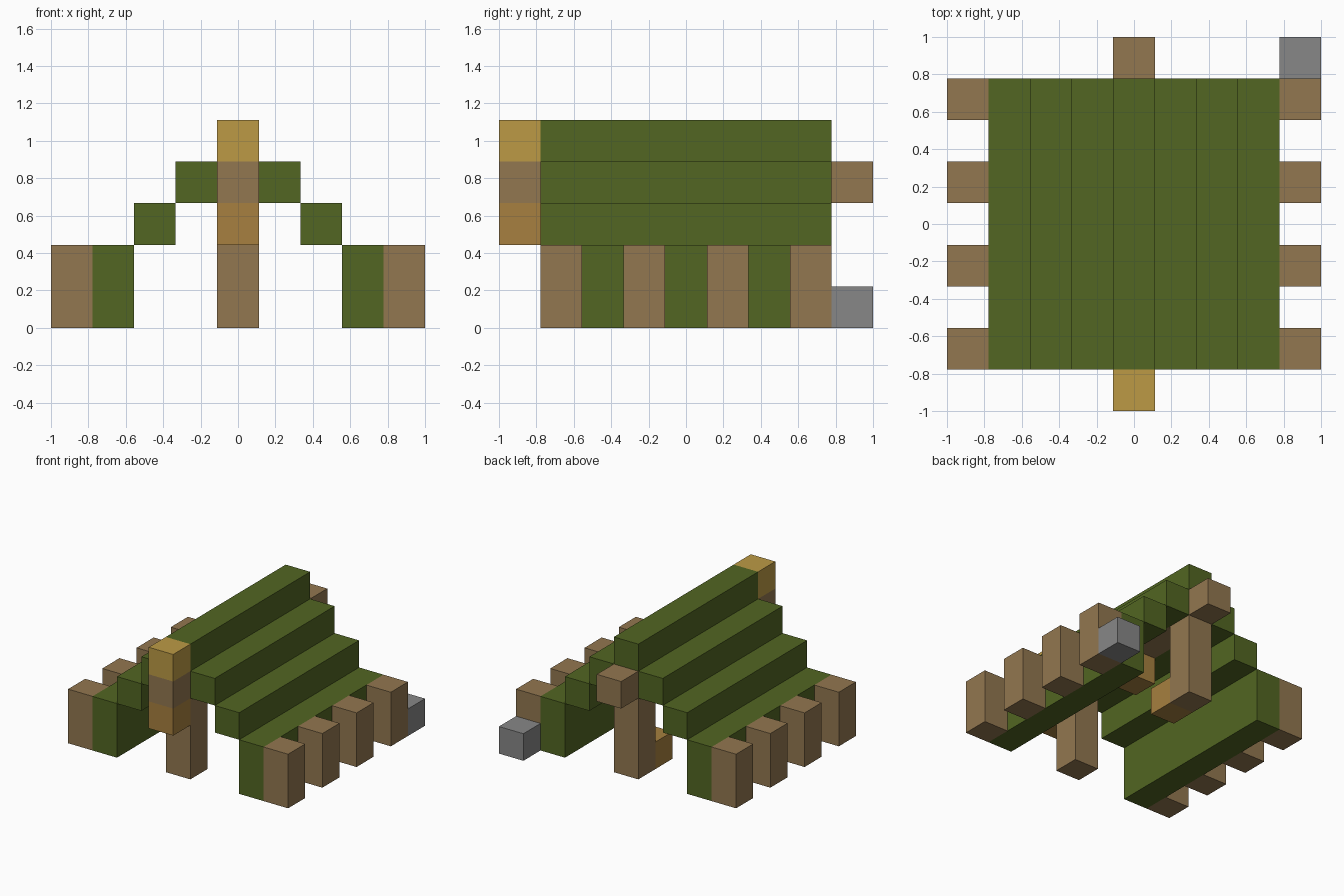
import bpy
import bmesh
from mathutils import Vector

cube = bpy.data.objects.get("Cube")
if cube:
    bpy.data.objects.remove(cube, do_unlink=True)

U = 2 / 9  # edge of one block


def material(name, rgb):
    mat = bpy.data.materials.new(name)
    color = (*rgb, 1)
    mat.use_nodes = True
    mat.diffuse_color = color
    bsdf = next(n for n in mat.node_tree.nodes if n.type == "BSDF_PRINCIPLED")
    bsdf.inputs["Base Color"].default_value = color
    return mat


GREEN = material("moss_green", (0.084, 0.133, 0.016))
WOOD = material("wood_brown", (0.288, 0.184, 0.08))
GOLD = material("gold", (0.503, 0.323, 0.06))
AMBER = material("amber", (0.385, 0.216, 0.05))
STONE = material("stone_grey", (0.242, 0.242, 0.242))


def block(name, mat, x, y, z):
    """Box filling an inclusive range of block cells on each axis."""
    ranges = [r if isinstance(r, tuple) else (r, r) for r in (x, y, z)]
    low = Vector([r[0] - 0.5 for r in ranges]) * U
    high = Vector([r[1] + 0.5 for r in ranges]) * U
    lift = Vector((0, 0, U / 2))
    bm = bmesh.new()
    bmesh.ops.create_cube(bm, size=1)
    bmesh.ops.scale(bm, vec=high - low, verts=bm.verts)
    mesh = bpy.data.meshes.new(name)
    bm.to_mesh(mesh)
    bm.free()
    mesh.materials.append(mat)
    obj = bpy.data.objects.new(name, mesh)
    obj.location = (low + high) / 2 + lift
    bpy.context.collection.objects.link(obj)


SPAN = (-3, 3)

# Stepped canvas and side stakes, mirrored left and right
for side, s in (("left", 1), ("right", -1)):
    block(f"canvas_wall_{side}", GREEN, 3 * s, SPAN, (0, 1))
    block(f"canvas_lower_step_{side}", GREEN, 2 * s, SPAN, 2)
    block(f"canvas_upper_step_{side}", GREEN, s, SPAN, 3)
    for i, y in enumerate(range(-3, 4, 2)):
        block(f"stake_{side}_{i + 1}", WOOD, 4 * s, y, (0, 1))

# Ridge, beam and tent poles
block("canvas_ridge", GREEN, 0, SPAN, 4)
block("ridge_beam", WOOD, 0, (-4, 4), 3)
block("front_pole", WOOD, 0, -3, (0, 2))
block("back_pole", WOOD, 0, 3, (0, 2))

# Lanterns, chest and ornaments
block("beam_ornament", GOLD, 0, -4, 4)
block("front_lantern", AMBER, 0, -4, 2)
block("inner_lantern", AMBER, 0, 0, 2)
block("chest", AMBER, 0, 2, 0)
block("stone", STONE, 4, 4, 0)
